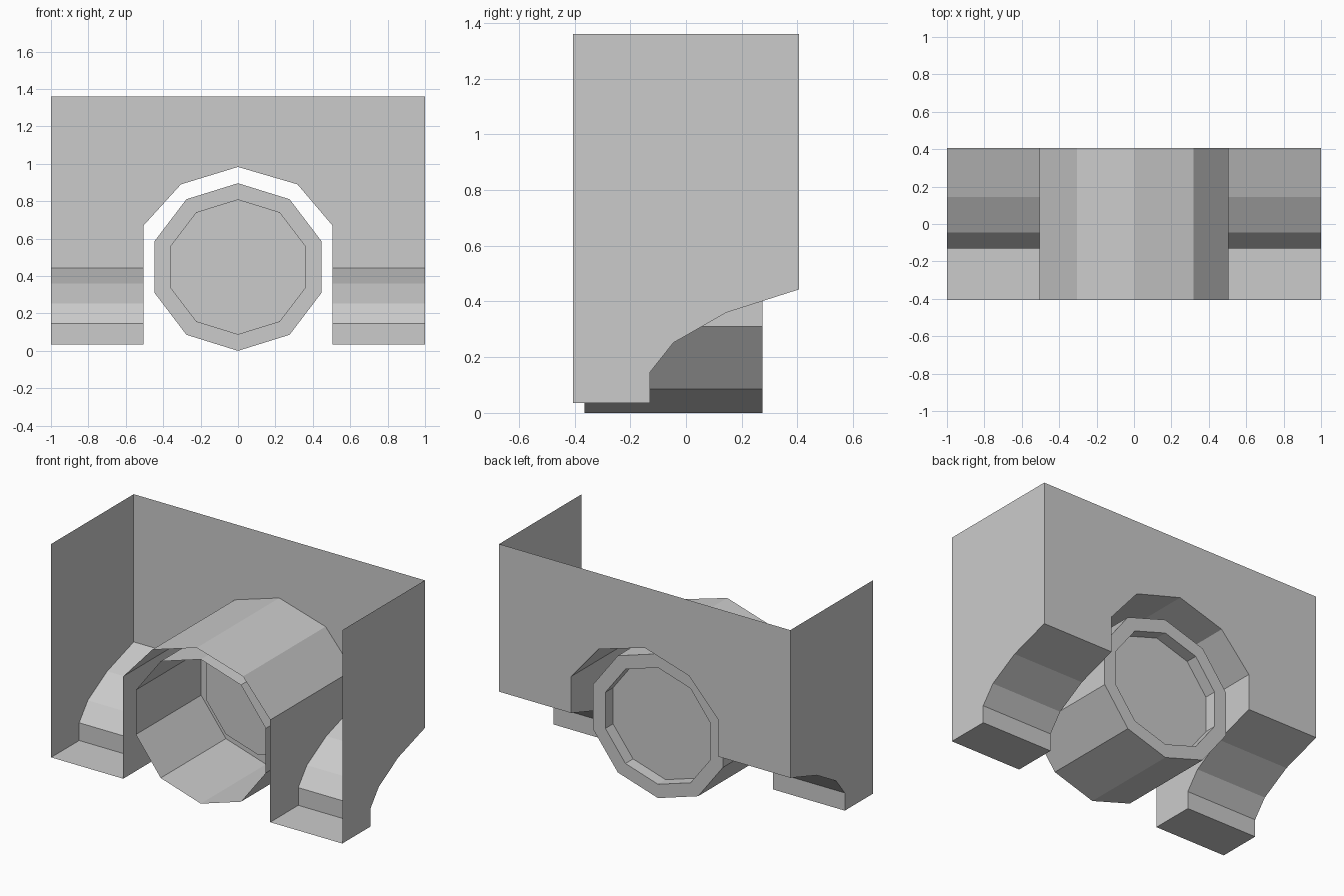
import bpy, bmesh, math

if "Cube" in bpy.data.objects:
    bpy.data.objects.remove(bpy.data.objects["Cube"])

Y = 0.405          # half depth
TOP = 1.36


def make(name, faces):
    """Build an object from a list of polygons given as point lists."""
    bm = bmesh.new()
    for pts in faces:
        bm.faces.new([bm.verts.new(p) for p in pts])
    bmesh.ops.remove_doubles(bm, verts=bm.verts, dist=1e-4)
    bmesh.ops.recalc_face_normals(bm, faces=bm.faces)
    me = bpy.data.meshes.new(name)
    bm.to_mesh(me)
    bm.free()
    ob = bpy.data.objects.new(name, me)
    bpy.context.collection.objects.link(ob)
    return ob


def sweep(a, b, closed=False):
    """Quads joining two matching point rows."""
    n = len(a)
    return [[a[i], a[(i + 1) % n], b[(i + 1) % n], b[i]]
            for i in range(n if closed else n - 1)]


# underside profile (y, z) of the legs, front to back
under = [(-Y, 0.035), (-0.13, 0.035), (-0.13, 0.145),
         (-0.045, 0.252), (0.145, 0.36), (Y, 0.443)]
# arch profile (x, z) above the leg walls
arch = [(-0.505, 0.67), (-0.305, 0.89), (0, 0.983), (0.318, 0.89), (0.505, 0.67)]

# side panels, leg inner walls and stepped leg undersides
for side, s in (("left", -1), ("right", 1)):
    def wall(x, z):
        return [(s * x, y, h) for y, h in under] + [(s * x, Y, z), (s * x, -Y, z)]
    make(side + "_side_panel", [wall(1.0, TOP)])
    make(side + "_leg_inner_wall", [wall(0.505, 0.67)])
    make(side + "_leg_underside",
         sweep([(s * 0.505, y, z) for y, z in under],
               [(s * 1.0, y, z) for y, z in under]))

# arch over the drum
make("arch", sweep([(x, -Y, z) for x, z in arch], [(x, Y, z) for x, z in arch]))

# back panel with the arch cut out, split at the centre line
zb = under[-1][1]
left = [(-1, zb), (-0.505, zb)] + arch[:3] + [(0, TOP), (-1, TOP)]
right = [(1, zb), (0.505, zb)] + arch[:1:-1] + [(0, TOP), (1, TOP)]
make("back_panel", [[(x, Y, z) for x, z in half] for half in (left, right)])


# ten-sided drum: open front, rim and recessed disc at the back
def ring(rx, rz, y):
    return [(rx * math.sin(i * math.pi / 5), y, 0.448 + rz * math.cos(i * math.pi / 5))
            for i in range(10)]


rings = [ring(0.469, 0.448, -0.365), ring(0.469, 0.448, 0.275),
         ring(0.38, 0.362, 0.275), ring(0.38, 0.362, 0.2)]
faces = [rings[-1]]
for a, b in zip(rings, rings[1:]):
    faces += sweep(a, b, closed=True)
make("drum", faces)
